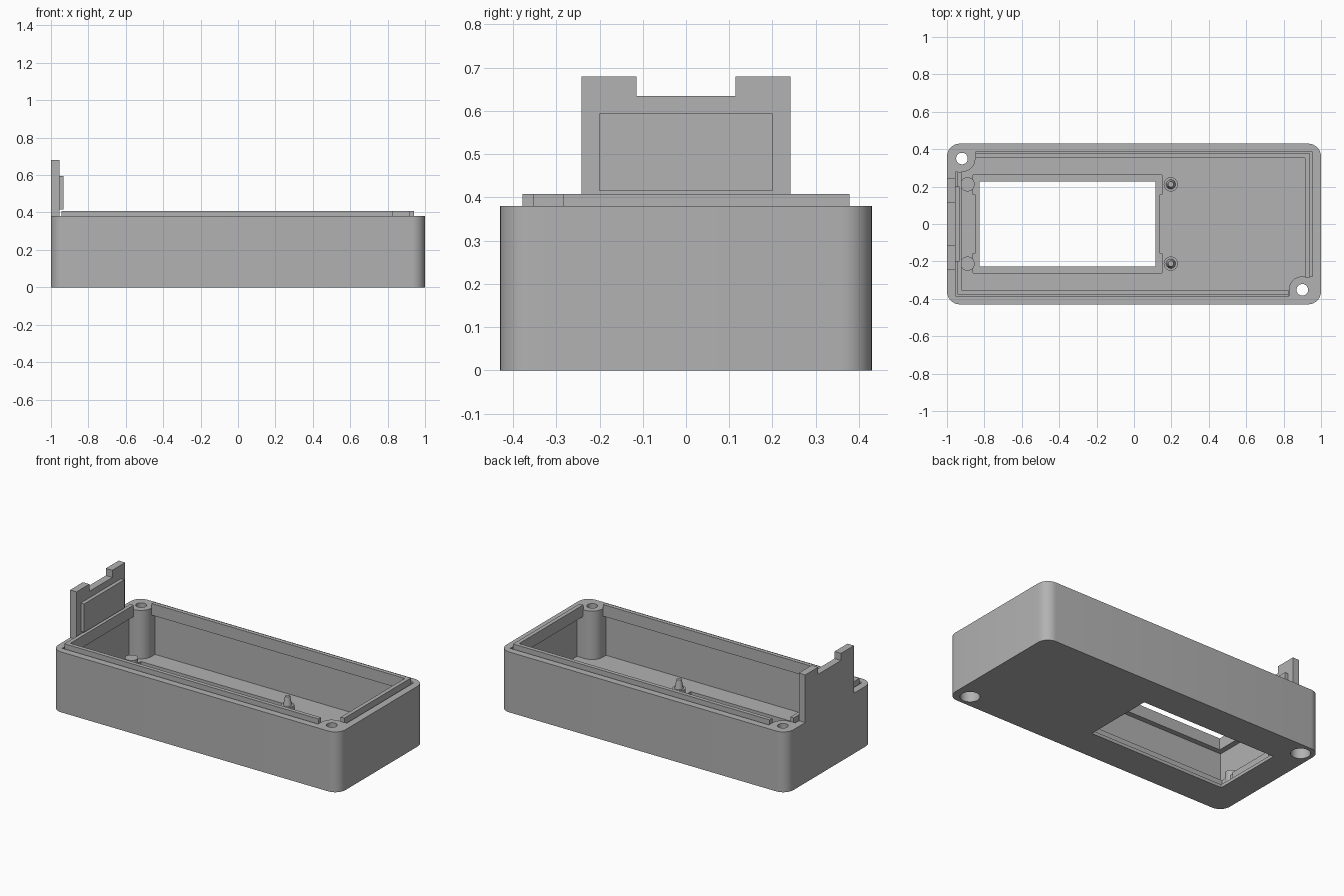
import bpy, bmesh, math

if "Cube" in bpy.data.objects:
    bpy.data.objects.remove(bpy.data.objects["Cube"])

grey = bpy.data.materials.new("plain grey")
grey.diffuse_color = (0.445, 0.445, 0.445, 1)
grey.use_nodes = True
grey.node_tree.nodes["Principled BSDF"].inputs["Base Color"].default_value = grey.diffuse_color

FLOOR, RIM, WIN = 0.075, 0.38, 0.02
WX, WY = 0.955, 0.386            # inner faces of the walls
POSTS = [(-0.92, 0.35), (0.90, -0.352)]
POST_R = 0.072


def finish(bm, name):
    bmesh.ops.recalc_face_normals(bm, faces=bm.faces)
    me = bpy.data.meshes.new(name)
    bm.to_mesh(me)
    bm.free()
    me.materials.append(grey)
    ob = bpy.data.objects.new(name, me)
    bpy.context.collection.objects.link(ob)
    return ob


def prism(name, pts, z0, z1):
    bm = bmesh.new()
    f = bm.faces.new([bm.verts.new((x, y, z0)) for x, y in pts])
    r = bmesh.ops.extrude_face_region(bm, geom=[f])
    verts = [v for v in r["geom"] if isinstance(v, bmesh.types.BMVert)]
    bmesh.ops.translate(bm, verts=verts, vec=(0, 0, z1 - z0))
    return finish(bm, name)


def box(name, x0, x1, y0, y1, z0, z1):
    return prism(name, [(x0, y0), (x1, y0), (x1, y1), (x0, y1)], z0, z1)


def cone(name, x, y, r0, r1, z0, z1, n=32):
    bm = bmesh.new()
    bmesh.ops.create_cone(bm, cap_ends=True, segments=n, radius1=r0, radius2=r1, depth=z1 - z0)
    bmesh.ops.translate(bm, verts=bm.verts, vec=(x, y, (z0 + z1) / 2))
    return finish(bm, name)


def combine(ob, other, op):
    m = ob.modifiers.new(op, 'BOOLEAN')
    m.operation, m.solver, m.object = op, 'EXACT', other
    bpy.context.view_layer.objects.active = ob
    bpy.ops.object.modifier_apply(modifier=m.name)
    bpy.data.objects.remove(other)


def cut(ob, other):
    combine(ob, other, 'DIFFERENCE')


def join(ob, other):
    combine(ob, other, 'UNION')


def smooth(ob):
    bpy.ops.object.select_all(action='DESELECT')
    ob.select_set(True)
    bpy.context.view_layer.objects.active = ob
    bpy.ops.object.shade_smooth_by_angle(angle=math.radians(30))


# outer shell with rounded vertical corners
R = 0.07
outline = []
for i, (sx, sy) in enumerate([(1, 1), (-1, 1), (-1, -1), (1, -1)]):
    for k in range(9):
        a = math.pi / 2 * (i + k / 8)
        outline.append((sx * (1 - R) + R * math.cos(a), sy * (0.43 - R) + R * math.sin(a)))
case = prism("case", outline, 0, RIM)
cut(case, box("cavity", -WX, WX, -WY, WY, FLOOR, 1))

# stepped window in the floor
cut(case, box("recess_middle", -0.848, 0.137, -0.262, 0.262, WIN, 0.2))
for s in (-1, 1):
    y0, y1 = sorted((s * 0.157, s * 0.262))
    cut(case, box("recess_side", -0.86, 0.15, y0, y1, WIN, 0.2))
cut(case, box("window", -0.826, 0.116, -0.227, 0.227, -0.1, 0.2))

# screw posts filling two opposite corners, with counterbored holes
for px, py in POSTS:
    sx, sy = math.copysign(1, px), math.copysign(1, py)
    xw, yw = sx * (WX + 0.01), sy * (WY + 0.01)
    xs, ys = px - sx * POST_R, py - sy * POST_R
    join(case, cone("post", px, py, POST_R, POST_R, FLOOR - 0.02, RIM))
    join(case, box("post_web", *sorted((xs, xw)), *sorted((py, yw)), FLOOR - 0.02, RIM))
    join(case, box("post_web", *sorted((px, xw)), *sorted((ys, yw)), FLOOR - 0.02, RIM))
    cut(case, cone("screw_hole", px, py, 0.031, 0.031, -0.1, 0.6))
    cut(case, cone("counterbore", px, py, 0.056, 0.056, -0.1, 0.13))
smooth(case)

# locating lip inside the rim, held by a narrow ledge, open at the posts
lip = box("lip", -0.945, 0.94, -0.378, 0.378, 0.335, 0.408)
join(lip, box("ledge", -WX - 0.005, WX + 0.005, -WY - 0.005, WY + 0.005, 0.335, 0.36))
cut(lip, box("lip_opening", -0.921, 0.915, -0.353, 0.353, 0.2, 0.6))
cut(lip, box("lip_gap", -1.1, -0.848, 0.278, 0.5, 0.2, 0.6))
cut(lip, box("lip_gap", 0.825, 1.1, -0.5, -0.285, 0.2, 0.6))

# notched upright tab on the end wall, with raised inner plate
tab = box("end_tab", -1, -0.955, -0.242, 0.242, RIM - 0.01, 0.68)
cut(tab, box("tab_notch", -1.1, -0.9, -0.114, 0.114, 0.635, 0.8))
box("tab_plate", -0.96, -0.932, -0.2, 0.2, 0.415, 0.594)

# board supports: flat discs at one side, tapered pins at the other
for s in (-1, 1):
    smooth(cone("support_disc", -0.89, s * 0.212, 0.038, 0.038, 0.03, 0.11))
    smooth(cone("pin_base", 0.197, s * 0.212, 0.038, 0.038, FLOOR - 0.01, 0.105))
    smooth(cone("pin", 0.197, s * 0.212, 0.026, 0.015, 0.1, 0.16))
